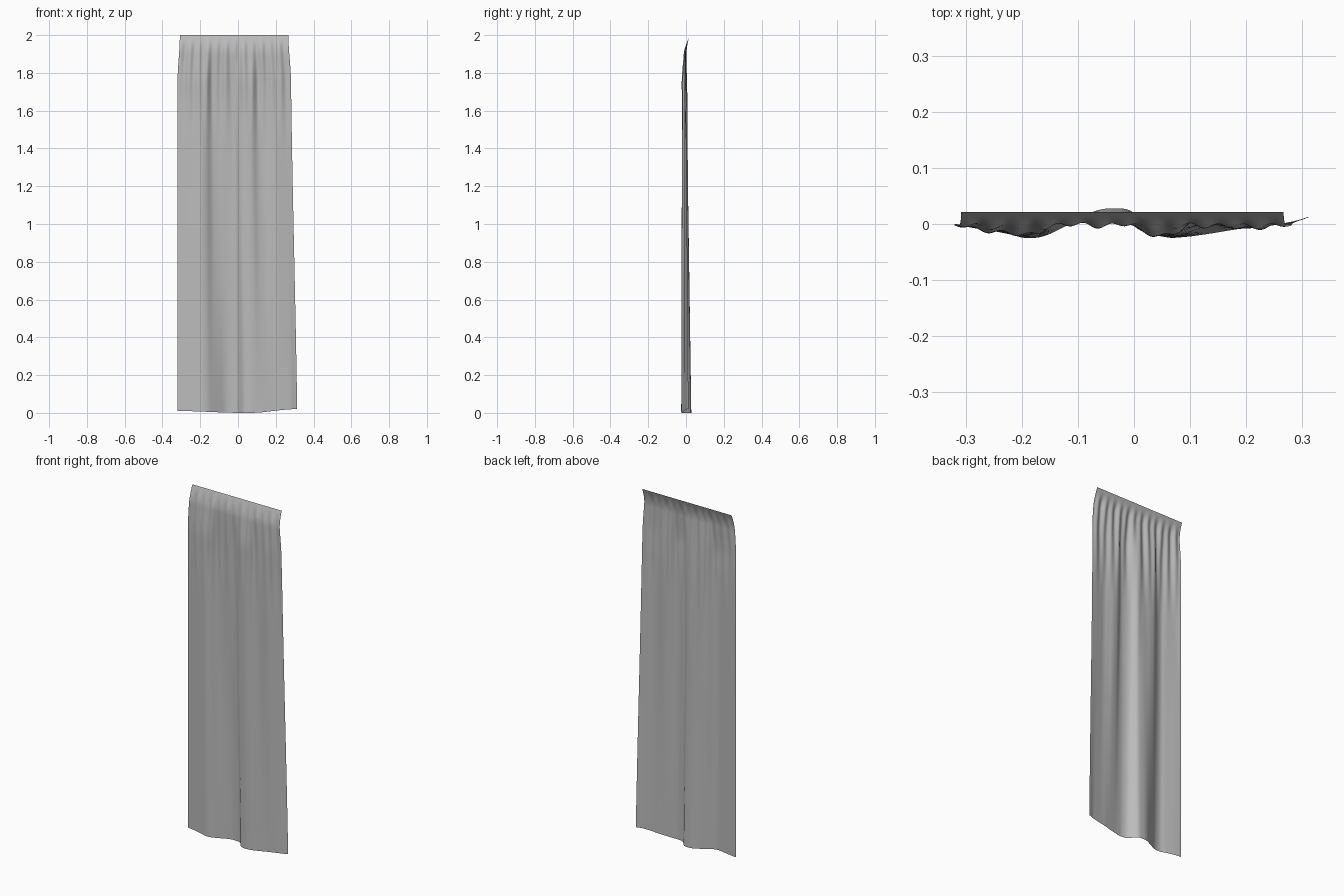
import bpy, math

if "Cube" in bpy.data.objects:
    bpy.data.objects.remove(bpy.data.objects["Cube"])

COLS, ROWS = 150, 110

# Depth of the hanging folds (thousandths), evenly spaced from right to left edge
HEM = [0, -4, -10, -17, -25, -22, -8, 9, 24, 28, 22, -13, -24, -23, -19, -14, -9, -6, -2, 3, 13]
MIDDLE = [0, -5, -11, -17, -23, -16, 2, 10, 13, 14, 9, -13, -22, -21, -10, -5, -7, -8, -4, 1, 6]
UPPER = [0, -8, -11, -14, -20, -14, 3, 4, 1, 2, 6, -12, -18, -18, -1, 2, -2, -8, -5, -1, 0]


def spline(values, t):
    """Smooth curve through evenly spaced values, t from 0 to 1."""
    n = len(values) - 1
    i = min(int(t * n), n - 1)
    f = t * n - i
    a, b, c, d = (values[min(max(k, 0), n)] for k in range(i - 1, i + 3))
    return b + f / 2 * (c - a + f * (2 * a - 5 * b + 4 * c - d + f * (3 * (b - c) + d - a)))


def ramp(a, b, v):
    t = min(max((v - a) / (b - a), 0), 1)
    return t * t * (3 - 2 * t)


def point(u, v):
    """Cloth position: u runs across, v runs from hem to heading."""
    z = 2 * v
    # Side edges: nearly straight, drawn in at the heading
    pull = 0.012 * ramp(1.75, 2, z)
    left = 0.318 - 0.04 * ramp(-0.6, 2.2, z) - pull
    right = -0.32 + pull
    x = right + (left - right) * u
    # Broad folds that drift and soften with height
    low, mid, top = (spline(p, u) / 1000 for p in (HEM, MIDDLE, UPPER))
    if z < 0.95:
        fold = low + (mid - low) * z / 0.95
    else:
        fold = mid + (top - mid) * min((z - 0.95) / 0.8, 1)
    fold *= 1 - ramp(1.72, 1.97, z)
    # Narrow gathers just below the heading
    wave = math.cos(2 * math.pi * (u * 12.3 + 0.3)) + 0.5 * math.cos(2 * math.pi * (u * 6.2 + 0.8))
    gather = 0.0038 * wave * ramp(1.35, 1.88, z) * (1 - ramp(1.92, 1.995, z))
    # Heading bends back to a straight edge
    bend = -0.003 * ramp(1.6, 1.9, z) + 0.024 * max((z - 1.9) / 0.1, 0) ** 1.7
    # Slightly uneven hem
    hem = (0.01 * (1 - ramp(0, 0.55, u)) + 0.02 * ramp(0.6, 1, u)) * (1 - v)
    return x, fold + gather + bend, z + hem


# Curtain sheet, with rows packed closer together near the heading
verts = [point(i / COLS, 1 - (1 - j / ROWS) ** 1.5) for j in range(ROWS + 1) for i in range(COLS + 1)]
faces = []
for j in range(ROWS):
    for i in range(COLS):
        a = j * (COLS + 1) + i
        faces.append((a, a + 1, a + COLS + 2, a + COLS + 1))

mesh = bpy.data.meshes.new("curtain_panel")
mesh.from_pydata(verts, [], faces)
curtain = bpy.data.objects.new("curtain_panel", mesh)
bpy.context.collection.objects.link(curtain)

# Plain grey cloth
cloth = bpy.data.materials.new("grey_cloth")
cloth.use_nodes = True
cloth.diffuse_color = (0.5, 0.5, 0.5, 1)
cloth.node_tree.nodes["Principled BSDF"].inputs["Base Color"].default_value = (0.5, 0.5, 0.5, 1)
mesh.materials.append(cloth)
for poly in mesh.polygons:
    poly.use_smooth = True
